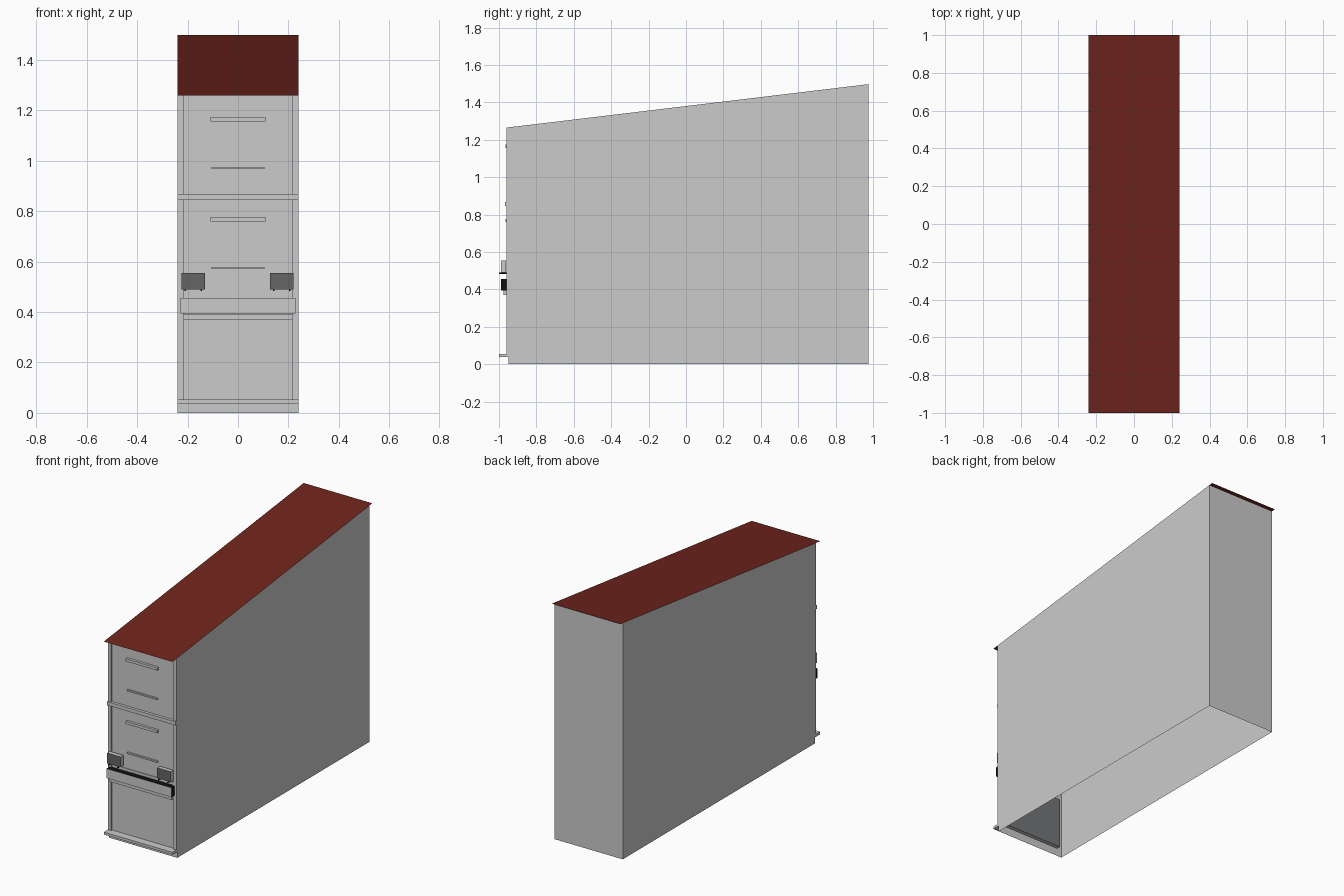
import bpy, bmesh

if "Cube" in bpy.data.objects:
    bpy.data.objects.remove(bpy.data.objects["Cube"])

W, FRONT, BACK = 0.24, -0.95, 0.975


def material(name, rgb):
    m = bpy.data.materials.new(name)
    m.diffuse_color = (*rgb, 1)
    m.use_nodes = True
    m.node_tree.nodes["Principled BSDF"].inputs["Base Color"].default_value = m.diffuse_color
    return m


RED = material("roof_red", (0.16, 0.018, 0.011))
BLACK = material("black", (0.006, 0.006, 0.006))
DARK = material("dark_grey", (0.13, 0.13, 0.13))
GLASS = material("shop_glass", (0.17, 0.18, 0.19))


def roof_z(y):
    return 1.38 + 0.12 * y


def finish(name, bm, mat=None):
    me = bpy.data.meshes.new(name)
    bm.to_mesh(me)
    bm.free()
    ob = bpy.data.objects.new(name, me)
    bpy.context.collection.objects.link(ob)
    if mat:
        me.materials.append(mat)
    return ob


def sheet(name, corners, mat=None):
    bm = bmesh.new()
    bm.faces.new([bm.verts.new(c) for c in corners])
    return finish(name, bm, mat)


def box(name, x, y, z, mat=None):
    bm = bmesh.new()
    bmesh.ops.create_cube(bm, size=1)
    for v in bm.verts:
        v.co = [r[0] if c < 0 else r[1] for c, r in zip(v.co, (x, y, z))]
    return finish(name, bm, mat)


# Facade sheet with recessed shop front and two recessed windows
xs = [-W, -0.207, -0.1, 0.1, 0.207, W]
zs = [0, 0.05, 0.37, 0.575, 0.765, 0.972, 1.162, roof_z(FRONT)]
bm = bmesh.new()
grid = [[bm.verts.new((x, FRONT, z)) for x in xs] for z in zs]
cell = {}
for r in range(len(zs) - 1):
    for c in range(len(xs) - 1):
        cell[r, c] = bm.faces.new((grid[r][c], grid[r][c + 1],
                                   grid[r + 1][c + 1], grid[r + 1][c]))
panes = []
for cells, depth in (([(1, 1), (1, 2), (1, 3)], 0.025), ([(3, 2)], 0.015), ([(5, 2)], 0.015)):
    out = bmesh.ops.extrude_face_region(bm, geom=[cell[k] for k in cells])["geom"]
    for g in out:
        if isinstance(g, bmesh.types.BMVert):
            g.co.y += depth
    panes.append([g for g in out if isinstance(g, bmesh.types.BMFace)])
for f in panes[0]:
    f.material_index = 1
facade = finish("facade", bm)
facade.data.materials.append(None)
facade.data.materials.append(GLASS)

# Side walls, back wall and roof: thin shell, open underneath
for s, side in ((-1, "left"), (1, "right")):
    pts = [(s * W, FRONT, 0), (s * W, BACK, 0),
           (s * W, BACK, roof_z(BACK)), (s * W, FRONT, roof_z(FRONT))]
    sheet(side + "_wall", pts if s > 0 else pts[::-1])
    # Corner pilaster
    box(side + "_pilaster", sorted((s * W, s * 0.216)), (-0.96, FRONT), (0.04, roof_z(-0.96)))
sheet("back_wall", [(W, BACK, 0), (-W, BACK, 0), (-W, BACK, roof_z(BACK)), (W, BACK, roof_z(BACK))])
sheet("roof", [(-W, -1, roof_z(-1)), (W, -1, roof_z(-1)), (W, 1, roof_z(1)), (-W, 1, roof_z(1))], RED)

# Horizontal ledges
box("doorstep", (-W, W), (-1.0, FRONT), (0.038, 0.054))
box("floor_band", (-W, W), (-0.968, FRONT), (0.845, 0.868))
box("shop_lintel", (-0.217, 0.217), (-0.975, FRONT), (0.37, 0.393))
box("wall_base_strip", (-0.216, 0.216), (-0.954, FRONT), (0.455, 0.472))

# Window lintels and sills
for z, floor in ((0.57, "lower"), (0.967, "upper")):
    box(floor + "_window_sill", (-0.106, 0.106), (-0.961, FRONT), (z, z + 0.009))
    box(floor + "_window_lintel", (-0.11, 0.11), (-0.966, FRONT), (z + 0.19, z + 0.207))

# Blank shop sign: black case with a grey front panel
box("sign_case", (-0.228, 0.228), (-0.989, FRONT), (0.395, 0.455), BLACK)
sheet("sign_panel", [(-0.228, -0.99, 0.395), (0.228, -0.99, 0.395),
                     (0.228, -0.99, 0.455), (-0.228, -0.99, 0.455)])

# Air conditioner units on black brackets
for x0, side in ((-0.224, "left"), (0.127, "right")):
    x1 = x0 + 0.094
    box(side + "_cooler", (x0, x1), (-0.989, -0.962), (0.49, 0.555))
    sheet(side + "_cooler_grille", [(x0, -0.99, 0.49), (x1, -0.99, 0.49),
                                    (x1, -0.99, 0.555), (x0, -0.99, 0.555)], DARK)
    for i, x in enumerate((x0 + 0.012, x1 - 0.018)):
        box(f"{side}_bracket_{i + 1}", (x, x + 0.006), (-1.0, FRONT), (0.483, 0.49), BLACK)
